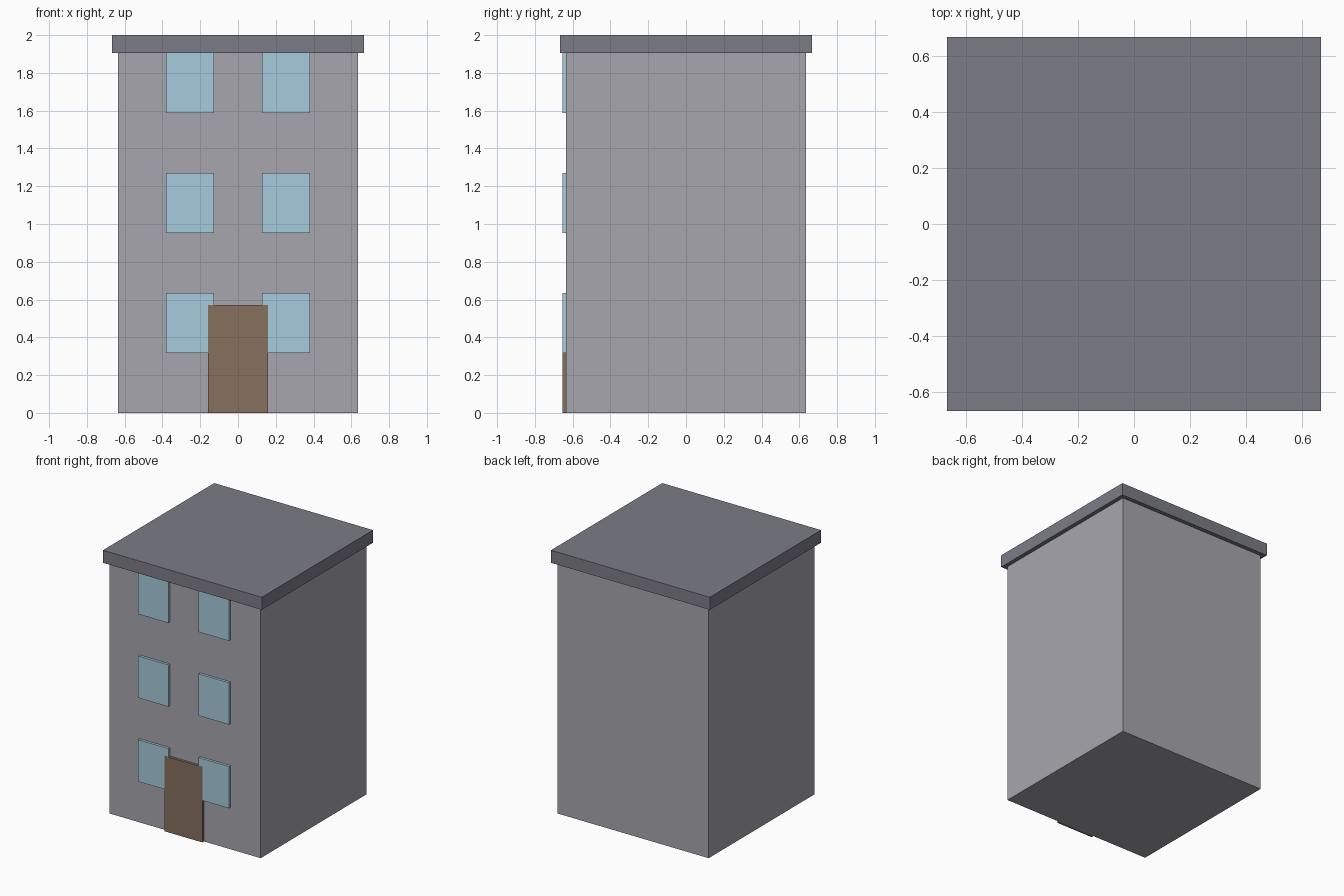
import bpy

if "Cube" in bpy.data.objects:
    bpy.data.objects.remove(bpy.data.objects["Cube"])

U = 2 / 6.3  # one building unit


def material(name, color):
    m = bpy.data.materials.new(name)
    m.diffuse_color = (*color, 1)
    m.use_nodes = True
    m.node_tree.nodes["Principled BSDF"].inputs["Base Color"].default_value = m.diffuse_color
    return m


def box(name, x, y, z, mat):
    """Box from (min, max) ranges in building units."""
    ranges = (x, y, z)
    bpy.ops.mesh.primitive_cube_add(size=1, location=[(a + b) / 2 * U for a, b in ranges])
    ob = bpy.context.object
    ob.name = name
    ob.scale = [(b - a) * U for a, b in ranges]
    bpy.ops.object.transform_apply(location=False, rotation=False, scale=True)
    ob.data.materials.append(mat)
    return ob


wall = material("wall_grey", (0.38, 0.38, 0.42))
slate = material("roof_grey", (0.2, 0.2, 0.24))
glass = material("glass_blue", (0.39, 0.6, 0.72))
wood = material("door_brown", (0.24, 0.16, 0.11))

# Main block and overhanging flat roof
box("building_body", (-2, 2), (-2, 2), (0, 6), wall)
box("roof_slab", (-2.1, 2.1), (-2.1, 2.1), (6, 6.3), slate)

# Front door
box("front_door", (-0.5, 0.5), (-2.063, -1.96), (0, 1.8), wood)

# Two windows on each of three floors
for floor in range(3):
    for side, cx in (("left", -0.8), ("right", 0.8)):
        z = 1 + 2 * floor
        box(f"window_{side}_{floor + 1}", (cx - 0.4, cx + 0.4), (-2.06, -1.96), (z, z + 1), glass)
